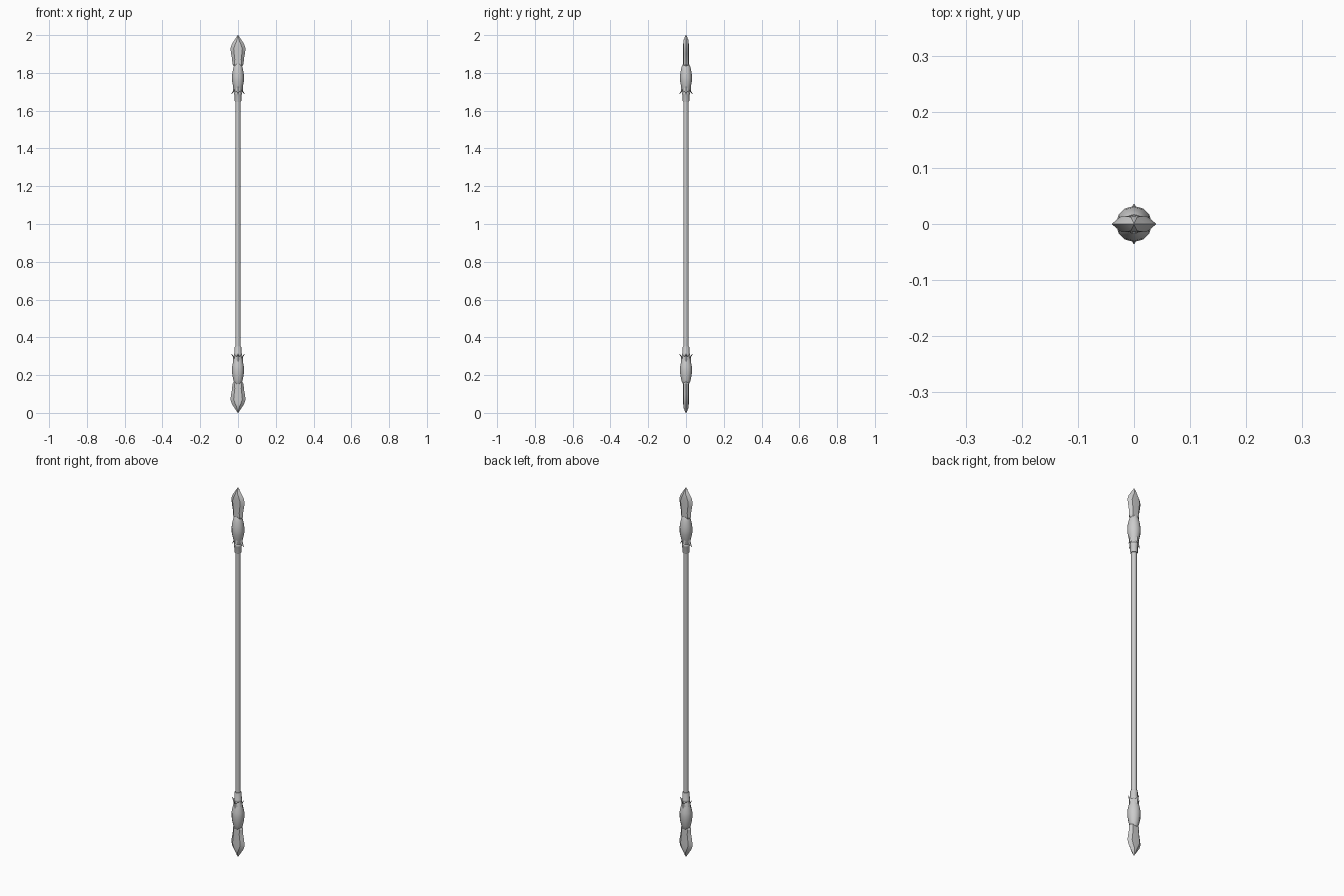
import bpy, bmesh, math

if "Cube" in bpy.data.objects:
    bpy.data.objects.remove(bpy.data.objects["Cube"])

def loft(name, rings, flip, angle=35):
    """Skin closed rings of points; flip mirrors the part to the lower end."""
    bm = bmesh.new()
    loops = [[bm.verts.new((x, y, 2 - z if flip else z)) for x, y, z in r] for r in rings]
    n = len(loops[0])
    for a, b in zip(loops, loops[1:]):
        for i in range(n):
            j = (i + 1) % n
            bm.faces.new((a[i], a[j], b[j], b[i]))
    bm.faces.new(loops[0])
    bm.faces.new(loops[-1])
    bmesh.ops.recalc_face_normals(bm, faces=bm.faces[:])
    me = bpy.data.meshes.new(name)
    bm.to_mesh(me)
    bm.free()
    ob = bpy.data.objects.new(name, me)
    bpy.context.collection.objects.link(ob)
    if angle:
        bpy.context.view_layer.objects.active = ob
        ob.select_set(True)
        bpy.ops.object.shade_smooth_by_angle(angle=math.radians(angle))
        ob.select_set(False)
    return ob

def lathe(name, profile, flip=False, sides=12):
    return loft(name, [[(r * math.cos(2 * math.pi * i / sides), r * math.sin(2 * math.pi * i / sides), z)
                        for i in range(sides)] for r, z in profile], flip)

# long shaft
lathe("shaft", [(0.0135, 0.34), (0.0135, 1.66)])

for flip, end in ((False, "upper"), (True, "lower")):
    # collar gripping the shaft
    lathe(end + "_collar", [(0.0165, 1.648), (0.018, 1.652), (0.018, 1.682), (0.02, 1.686),
                            (0.02, 1.695), (0.017, 1.70)], flip)
    # swollen bulb
    lathe(end + "_bulb", [(0.016, 1.69), (0.02, 1.705), (0.026, 1.73), (0.031, 1.755), (0.032, 1.775),
                          (0.030, 1.80), (0.025, 1.825), (0.021, 1.838), (0.017, 1.846)], flip)

    # flaring pointed leaves round the bulb base: radius, z, half width
    path = [(0.027, 1.742, 0.003), (0.0255, 1.72, 0.011), (0.027, 1.704, 0.009), (0.036, 1.688, 0.0008)]
    for k in range(4):
        c, s = math.cos(k * math.pi / 2), math.sin(k * math.pi / 2)
        rings = []
        for r, z, w in path:
            t = min(0.005, w)
            ring = [(r - t, -w), (r, 0), (r - t, w), (r - 1.8 * t, 0)]
            rings.append([(p * c - q * s, p * s + q * c, z) for p, q in ring])
        loft(f"{end}_leaf_{k + 1}", rings, flip, 0)

    # flat bevelled blade: z, edge half width, face half width, half thickness
    sections = [(1.836, 0.022, 0.014, 0.013), (1.847, 0.030, 0.018, 0.014), (1.852, 0.030, 0.018, 0.014),
                (1.872, 0.031, 0.017, 0.014), (1.90, 0.036, 0.020, 0.014), (1.928, 0.040, 0.023, 0.014),
                (1.95, 0.034, 0.016, 0.014), (1.972, 0.020, 0.006, 0.0125), (1.988, 0.009, 0.003, 0.007),
                (2.0, 0.001, 0.0004, 0.001)]
    loft(end + "_blade", [[(w, 0, z), (f, t, z), (0, t + 0.001 * (t > 0.01), z), (-f, t, z), (-w, 0, z), (-f, -t, z),
                           (0, -t - 0.001 * (t > 0.01), z), (f, -t, z)] for z, w, f, t in sections], flip, 20)
